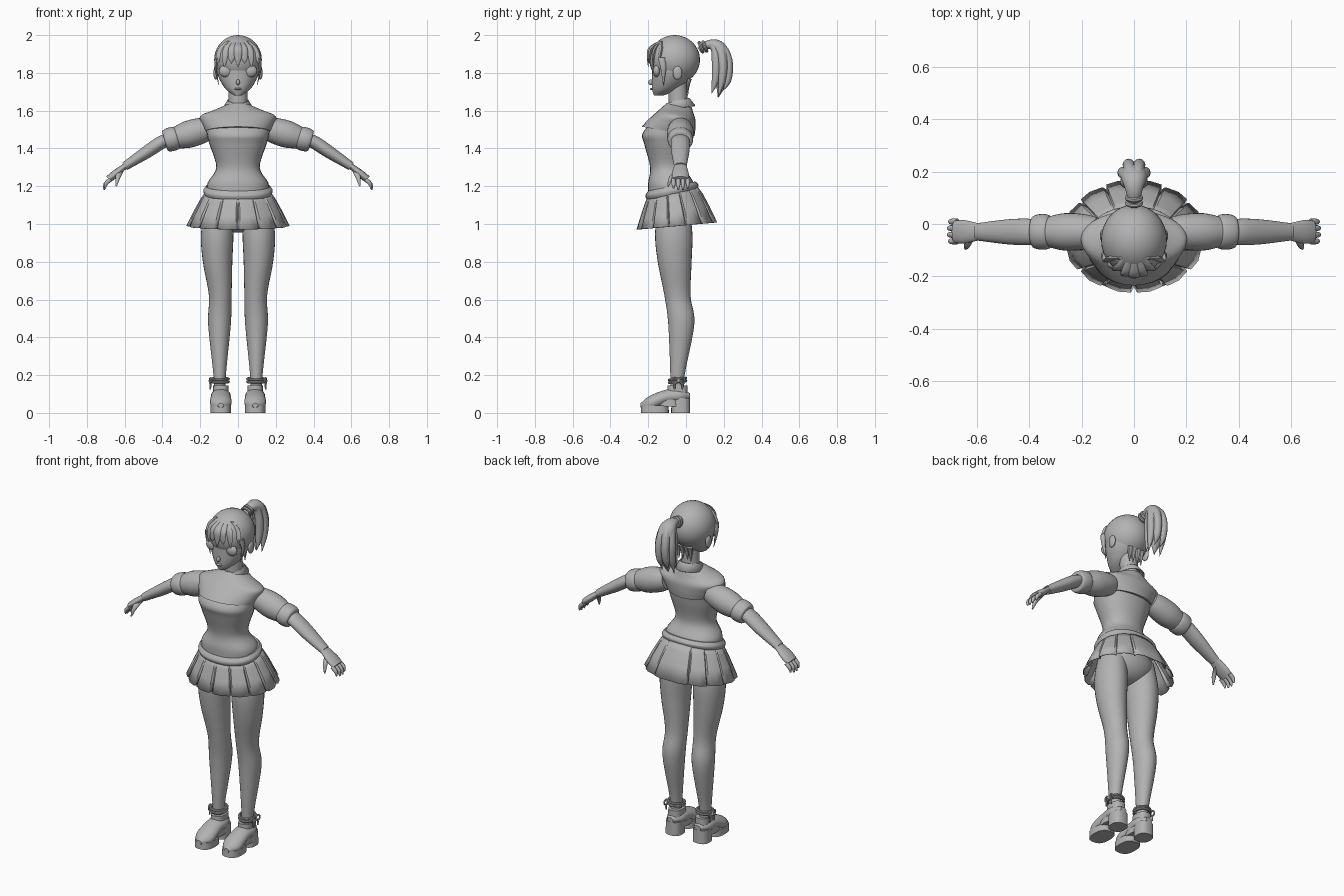
import bpy, bmesh, math
from mathutils import Vector, Matrix

if "Cube" in bpy.data.objects:
    bpy.data.objects.remove(bpy.data.objects["Cube"])

X, Y, Z = Vector((1, 0, 0)), Vector((0, 1, 0)), Vector((0, 0, 1))

grey = bpy.data.materials.new("plain grey")
grey.use_nodes = True
shade = (.45, .45, .45, 1)
grey.diffuse_color = shade
grey.node_tree.nodes["Principled BSDF"].inputs["Base Color"].default_value = shade


def finish(name, bm, mirror=False, angle=40):
    """Turn the bmesh into a smooth shaded object, mirrored in x if wanted."""
    bmesh.ops.recalc_face_normals(bm, faces=bm.faces[:])
    mesh = bpy.data.meshes.new(name)
    bm.to_mesh(mesh)
    bm.free()
    mesh.materials.append(grey)
    obj = bpy.data.objects.new(name, mesh)
    bpy.context.collection.objects.link(obj)
    bpy.ops.object.select_all(action='DESELECT')
    obj.select_set(True)
    bpy.context.view_layer.objects.active = obj
    bpy.ops.object.shade_smooth_by_angle(angle=math.radians(angle))
    if mirror:
        obj.modifiers.new("Mirror", 'MIRROR').use_mirror_merge = False
    return obj


def smooth_rows(rows, steps=5):
    """Resample rows of numbers along a smooth curve through them."""
    rows = [Vector(row) for row in rows]
    padded = [rows[0]] + rows + [rows[-1]]
    result = []
    for before, start, end, after in zip(padded, padded[1:], padded[2:], padded[3:]):
        leave, arrive = (end - before) / 2, (after - start) / 2
        for step in range(steps):
            t = step / steps
            ease = t * t * (3 - 2 * t)
            result.append(start * (1 - ease) + end * ease
                          + leave * (t * (1 - t) ** 2) - arrive * (t * t * (1 - t)))
    return result + [rows[-1]]


def loft(name, rows, side=X, across=None, sides=28, power=2, slope=0, mirror=False):
    """Skin rounded rings given as x, y, z, side radius and cross radius."""
    rows = smooth_rows(rows)
    centres = [Vector(row[:3]) for row in rows]
    bm = bmesh.new()
    rings = []
    for i, (centre, row) in enumerate(zip(centres, rows)):
        tangent = centres[min(i + 1, len(rows) - 1)] - centres[max(i - 1, 0)]
        lateral = tangent.cross(side).normalized() if across is None else across
        ring = []
        for k in range(sides):
            angle = math.tau * k / sides
            c, s = (math.copysign(abs(value) ** (2 / power), value)
                    for value in (math.cos(angle), math.sin(angle)))
            point = centre + side * c * row[3] + lateral * s * row[4]
            ring.append(bm.verts.new(point + Z * slope * s * row[4]))
        rings.append(ring)
    for lower, upper in zip(rings, rings[1:]):
        for k in range(sides):
            bm.faces.new((lower[k], lower[k - 1], upper[k - 1], upper[k]))
    bm.faces.new(rings[0])
    bm.faces.new(rings[-1])
    return finish(name, bm, mirror)


def body(name, rows, **options):
    """Centred level rings given as height, half width, front y and back y."""
    return loft(name, [(0, (front + back) / 2, z, width, (back - front) / 2)
                       for z, width, front, back in rows], across=Y, **options)


def tube(name, points, radii, flat=1, **options):
    """Tapered tube along points; flat is the ratio of cross to side radius."""
    return loft(name, [(*point, radius, radius * flat)
                       for point, radius in zip(points, radii)], **options)


def ball(name, centre, size, mirror=False):
    bm = bmesh.new()
    bmesh.ops.create_uvsphere(bm, u_segments=32, v_segments=20, radius=1,
                              matrix=Matrix.Translation(centre) @ Matrix.Diagonal((*size, 1)))
    return finish(name, bm, mirror)


def hoop(name, centre, u, v, radius, thick, mirror=False, around=24, sides=8):
    """Ring of round cord lying in the plane of u and v."""
    bm = bmesh.new()
    u, v = Vector(u).normalized(), Vector(v).normalized()
    grid = []
    for i in range(around):
        turn = math.tau * i / around
        out = u * math.cos(turn) + v * math.sin(turn)
        loop = []
        for j in range(sides):
            roll = math.tau * j / sides
            loop.append(bm.verts.new(Vector(centre) + out * (radius + thick * math.cos(roll))
                                     + u.cross(v) * thick * math.sin(roll)))
        grid.append(loop)
    for i in range(around):
        for j in range(sides):
            bm.faces.new((grid[i][j], grid[i - 1][j], grid[i - 1][j - 1], grid[i][j - 1]))
    return finish(name, bm, mirror)


# Head, face and neck
body("face", [(1.68, .02, -.17, -.12), (1.72, .07, -.18, -.03),
              (1.8, .11, -.18, .04), (1.9, .11, -.18, .05)])
tube("neck", [Vector((0, -.04, 1.56)), Vector((0, -.045, 1.75))], (.05, .05), across=Y)
ball("nose", (0, -.185, 1.75), (.01, .015, .015))
ball("lips", (0, -.18, 1.715), (.02, .01, .006))
ball("eyes", (.065, -.155, 1.81), (.036, .02, .032), mirror=True)
ball("ears", (.118, -.045, 1.8), (.012, .025, .036), mirror=True)

# Hair cap, fringe and loose strands
ball("hair_cap", (0, -.06, 1.87), (.126, .134, .13))
for i in range(-3, 4):
    spread = i / 3
    front = -.2 + .06 * spread ** 2
    low = 1.83 + .02 * (i % 2)
    tube(f"fringe_strand_{i + 4}", [Vector((spread * .05, -.13, 1.97)), Vector((spread * .08, front + .01, 1.93)),
                                    Vector((spread * .1, front, 1.88)), Vector((spread * .11, front, low))],
         (.01, .024, .018, .001), flat=.4, sides=10)
tube("side_strands", [Vector((.112, -.13, 1.88)), Vector((.118, -.12, 1.82)), Vector((.1, -.12, 1.73))],
     (.02, .014, .001), flat=.5, side=Y, sides=10, mirror=True)
for x in (.015, .04):
    tube("nape_strands", [Vector((x, .02, 1.77)), Vector((x, .01, 1.73)), Vector((x, .01, 1.68))],
         (.016, .012, .001), flat=.7, sides=8, mirror=True)

# Ponytail: one thick mass with finer locks fanned out around it
tail = [Vector((0, y, z)) for y, z in ((.07, 1.92), (.12, 1.95), (.175, 1.93),
                                       (.195, 1.85), (.19, 1.76), (.17, 1.67))]
thickness = (.02, .03, .048, .052, .042, .002)
tube("ponytail", tail, thickness, flat=.8)
for number, offset in enumerate((X * .04, X * .03 - Y * .035, X * .02 + Y * .03)):
    lock = [point + offset * min(1, i / 3) + Z * .02 * number * (i == 5) for i, point in enumerate(tail)]
    tube(f"ponytail_locks_{number}", lock, [r * .45 for r in thickness], sides=12, mirror=True)
for y in (.08, .1):
    hoop("hair_tie", (0, y, 1.92 + y / 5), X, Z - Y * .4, .026, .009)

# Sweater, shoulder yoke and hem
body("sweater", [(1.17, .165, -.2, .05), (1.22, .16, -.2, .04), (1.3, .115, -.19, 0),
                 (1.42, .15, -.22, .02), (1.48, .165, -.23, .03), (1.56, .16, -.16, .04),
                 (1.62, .07, -.1, .03)], power=2.2)
body("shoulder_yoke", [(1.49, .17, -.235, .045), (1.53, .19, -.2, .05), (1.57, .2, -.16, .05),
                       (1.6, .13, -.13, .04), (1.63, .06, -.1, .03)], slope=-.18)
body("sweater_hem", [(1.15, .17, -.2, .05), (1.16, .18, -.21, .06), (1.18, .183, -.215, .066),
                     (1.2, .17, -.2, .05)], slope=.2, power=2.2)

# Folded collar with two points at the front
bm = bmesh.new()
sections = []
steps, gap = 28, .1
for i in range(steps + 1):
    angle = gap + (math.tau - 2 * gap) * i / steps
    point = max(0, math.cos(angle)) ** 6
    section = []
    for radius, z, drop in ((.052, 1.635, 0), (.056, 1.655, .01), (.08, 1.615, .03)):
        reach = radius + drop * .4
        section.append(bm.verts.new((radius * math.sin(angle), -.042 - reach * math.cos(angle),
                                     z - .012 * math.cos(angle) - drop * point)))
    sections.append(section)
for a, b in zip(sections, sections[1:]):
    for k in range(2):
        bm.faces.new((a[k], b[k], b[k + 1], a[k + 1]))
finish("collar", bm).modifiers.new("Thickness", 'SOLIDIFY').thickness = .006

# Sleeves, cuffs, arms and hands strung between the joints
shoulder, elbow = Vector((.14, -.03, 1.51)), Vector((.4, -.03, 1.435))
wrist, knuckles = Vector((.6, -.03, 1.305)), Vector((.685, -.03, 1.237))
tube("sleeves", [shoulder.lerp(elbow, t) for t in (0, .2, .5, .8)], (.055, .068, .071, .052),
     side=Y, mirror=True)
tube("sleeve_cuffs", [shoulder.lerp(elbow, t) for t in (.69, .71, .83, .94, .95)],
     (.045, .064, .068, .06, .04), flat=.93, side=Y, mirror=True)
tube("forearms", [shoulder.lerp(elbow, .8), elbow, elbow.lerp(wrist, .4), wrist],
     (.045, .05, .048, .033), flat=.7, side=Y, mirror=True)
tube("palms", [elbow.lerp(wrist, .9), wrist, wrist.lerp(knuckles, .6), knuckles],
     (.03, .034, .045, .042), flat=.45, side=Y, mirror=True)
for i in range(4):
    base = knuckles + Y * (.025 * i - .036) - X * .01
    reach = .028 if i in (1, 2) else .024
    tube(f"fingers_{i + 1}", [base, base + (X - Z) * reach, base + X * reach * 1.2 - Z * reach * 2],
         (.012, .011, .004), side=Y, sides=10, mirror=True)
tube("thumbs", [wrist.lerp(knuckles, .2), Vector((.635, -.075, 1.25)), Vector((.645, -.095, 1.2))],
     (.016, .014, .004), side=Y, sides=10, mirror=True)

# Pleated skirt, open at the bottom
pleats = 7
half = [((k + part) * math.pi / pleats, fold) for k in range(pleats)
        for part, fold in ((.02, .08), (.1, 0), (.5, -.01), (.95, .02))]
bm = bmesh.new()
columns = []
for angle, fold in half + [(-angle, fold) for angle, fold in reversed(half)]:
    column = []
    for fall in (0, .25, .6, 1):
        flare = fall ** .85
        tuck = 1 - fold * min(1, fall + .2)
        x = (.165 + .105 * flare) * tuck * math.sin(angle)
        y = -.072 + .025 * flare - (.128 + .087 * flare) * tuck * math.cos(angle)
        waist, edge = 1.195 + .2 * y, .995 + .09 * y
        column.append(bm.verts.new((x, y, waist + (edge - waist) * fall)))
    columns.append(column)
for i, column in enumerate(columns):
    for k in range(len(column) - 1):
        bm.faces.new((columns[i - 1][k], column[k], column[k + 1], columns[i - 1][k + 1]))
finish("pleated_skirt", bm, angle=25).modifiers.new("Thickness", 'SOLIDIFY').thickness = .005

# Hips and legs
ball("hips", (0, -.062, 1.07), (.165, .112, .115))
tube("legs", [Vector(p) for p in ((.1, -.065, 1.1), (.11, -.065, .95), (.108, -.06, .8), (.094, -.045, .62),
                                  (.098, -.025, .47), (.097, -.045, .2), (.095, -.045, .1))],
     (.07, .086, .078, .06, .06, .033, .033), flat=1.15, across=Y, mirror=True)

# Shoes with front sole, arch and heel block
foot = .091
tube("shoe_uppers", [Vector((foot, y, z)) for y, z in ((.02, .09), (-.03, .09), (-.1, .085),
                                                       (-.19, .05), (-.24, .04))],
     (.02, .05, .052, .055, .015), flat=.75, across=Z, mirror=True)
for name, y, low, high, radius, flat in (("shoe_collars", -.045, .09, .145, .041, 1.3),
                                         ("front_soles", -.165, 0, .04, .055, 1.35),
                                         ("shoe_heels", -.028, 0, .08, .048, 1.05),
                                         ("shoe_arches", -.09, .035, .07, .048, 1.4)):
    tube(name, [Vector((foot, y, low)), Vector((foot, y, high))], (radius, radius * .98),
         flat=flat, across=Y, power=2.6, mirror=True)

# Ankle cords tied in a bow on the outer side
for z in (.165, .18):
    hoop("ankle_cords", (.095, -.045, z), X, Y + Z * .1, .045, .007, mirror=True)
knot = Vector((.146, -.04, .17))
ball("bow_knots", knot, (.01, .01, .01), mirror=True)
for way in (-1, 1):
    hoop("bow_loops", knot + Y * way * .02, X * .2 + Y, Z, .015, .005, mirror=True)
    tube("bow_ends", [knot, knot + Y * way * .02 - Z * .02, knot + Y * way * .02 - Z * .045],
         (.005, .005, .004), sides=8, mirror=True)
